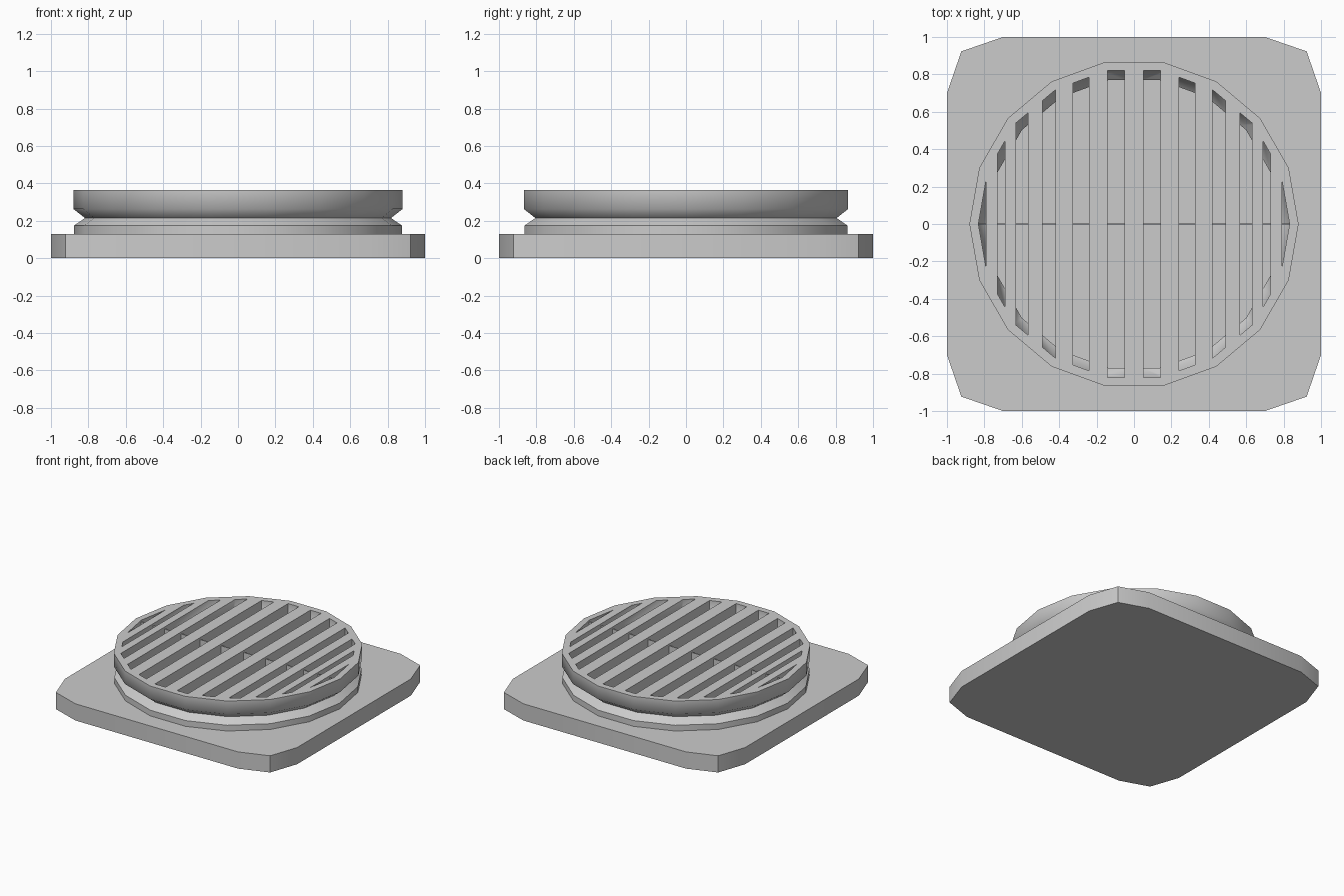
import bpy, bmesh, math

if "Cube" in bpy.data.objects:
    bpy.data.objects.remove(bpy.data.objects["Cube"])

SIDES = 18
TOP = 0.365
FLOOR = 0.13


def make_object(name, bm):
    bmesh.ops.recalc_face_normals(bm, faces=bm.faces[:])
    mesh = bpy.data.meshes.new(name)
    bm.to_mesh(mesh)
    bm.free()
    obj = bpy.data.objects.new(name, mesh)
    bpy.context.collection.objects.link(obj)
    return obj


def add_prism(bm, points, offset):
    """Extrude a closed outline along the offset vector."""
    face = bm.faces.new([bm.verts.new(p) for p in points])
    new = bmesh.ops.extrude_face_region(bm, geom=[face], use_keep_orig=True)["geom"]
    verts = [v for v in new if isinstance(v, bmesh.types.BMVert)]
    bmesh.ops.translate(bm, vec=offset, verts=verts)


def lathe(name, profile):
    """Capped solid of revolution from (radius, z) pairs."""
    bm = bmesh.new()
    angles = [2 * math.pi * i / SIDES for i in range(SIDES)]
    rings = [[bm.verts.new((r * math.cos(a), r * math.sin(a), z)) for a in angles]
             for r, z in profile]
    for low, high in zip(rings, rings[1:]):
        for i in range(SIDES):
            j = (i + 1) % SIDES
            bm.faces.new((low[i], low[j], high[j], high[i]))
    bm.faces.new(rings[0])
    bm.faces.new(rings[-1])
    return make_object(name, bm)


def boolean(obj, cutter, operation):
    mod = obj.modifiers.new("cut", "BOOLEAN")
    mod.operation, mod.object, mod.solver = operation, cutter, "EXACT"
    bpy.context.view_layer.objects.active = obj
    bpy.ops.object.modifier_apply(modifier=mod.name)
    bpy.data.objects.remove(cutter)


def smooth(obj, degrees):
    bpy.ops.object.select_all(action="DESELECT")
    obj.select_set(True)
    bpy.context.view_layer.objects.active = obj
    bpy.ops.object.shade_smooth_by_angle(angle=math.radians(degrees))


# Square base plate with faceted round corners
quarter = [(1, 0.7), (0.923, 0.923), (0.7, 1)]
outline = []
for k in range(4):
    c, s = round(math.cos(k * math.pi / 2)), round(math.sin(k * math.pi / 2))
    outline += [(c * x - s * y, s * x + c * y, 0) for x, y in quarter]
bm = bmesh.new()
add_prism(bm, outline, (0, 0, FLOOR))
base = make_object("base_plate", bm)
smooth(base, 30)

# Round grille body with a pinched neck
grille = lathe("round_grille", [(0.876, 0.125), (0.876, 0.175), (0.818, 0.215),
                                (0.88, 0.263), (0.88, TOP)])

# Hollow inside of the grille, following the neck
cavity = lathe("cavity", [(0.826, FLOOR + 0.005), (0.826, 0.175), (0.782, 0.215),
                          (0.832, 0.263), (0.832, TOP + 0.1)])

# Slots between the bars, leaving a thin cross rib on the centre line
RIB, RIB_TOP = 0.004, TOP - 0.015
section = [(-1, 0), (-RIB, 0), (-RIB, RIB_TOP), (RIB, RIB_TOP),
           (RIB, 0), (1, 0), (1, 1), (-1, 1)]
bm = bmesh.new()
for x0, x1 in [(0.05, 0.142), (0.24, 0.325), (0.42, 0.488), (0.566, 0.632),
               (0.69, 0.73), (0.79, 0.9)]:
    for start in (x0, -x1):
        add_prism(bm, [(start, y, z) for y, z in section], (x1 - x0, 0, 0))
slots = make_object("slots", bm)

boolean(slots, cavity, "INTERSECT")
boolean(grille, slots, "DIFFERENCE")
smooth(grille, 54)
